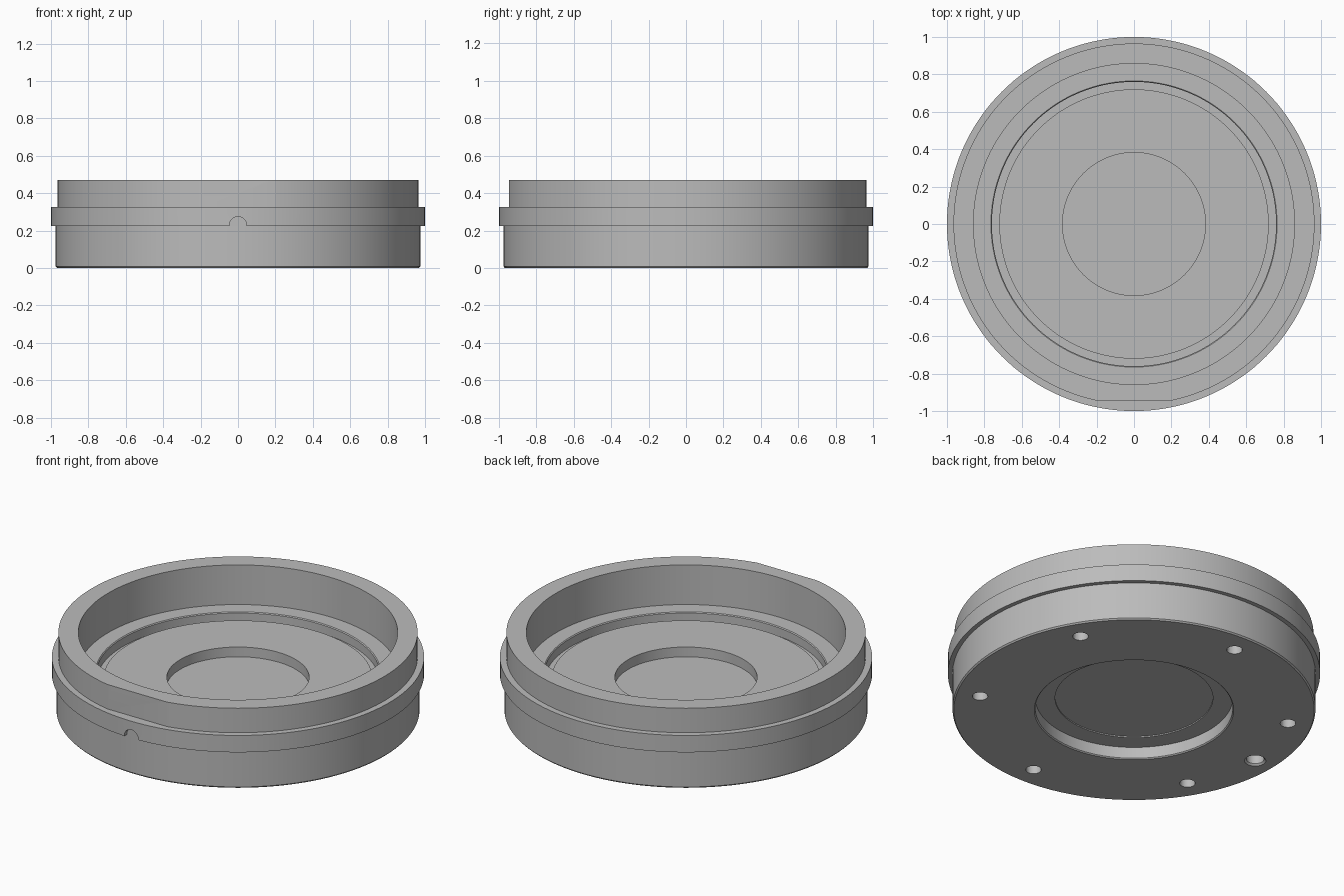
import bpy, bmesh, math
from mathutils import Matrix, Vector

cube = bpy.data.objects.get("Cube")
if cube:
    bpy.data.objects.remove(cube, do_unlink=True)

grey = bpy.data.materials.new("plain_grey")
grey.use_nodes = True
color = (0.5, 0.5, 0.5, 1)
grey.diffuse_color = color
grey.node_tree.nodes["Principled BSDF"].inputs["Base Color"].default_value = color


def add_object(name, bm):
    """Turn a bmesh into a linked object."""
    bmesh.ops.recalc_face_normals(bm, faces=bm.faces)
    mesh = bpy.data.meshes.new(name)
    bm.to_mesh(mesh)
    bm.free()
    mesh.materials.append(grey)
    obj = bpy.data.objects.new(name, mesh)
    bpy.context.collection.objects.link(obj)
    return obj


def lathe(name, profile, steps):
    """Revolve (radius, height) points about z; both ends lie on the axis."""
    bm = bmesh.new()
    verts = [bm.verts.new((r, 0, z)) for r, z in profile]
    edges = [bm.edges.new(pair) for pair in zip(verts, verts[1:])]
    bmesh.ops.spin(bm, geom=verts + edges, cent=(0, 0, 0), axis=(0, 0, 1),
                   angle=math.tau, steps=steps, use_duplicate=False)
    bmesh.ops.remove_doubles(bm, verts=bm.verts, dist=1e-5)
    return add_object(name, bm)


def cut(target, cutter):
    """Subtract the cutter, then discard it."""
    mod = target.modifiers.new("cut", "BOOLEAN")
    mod.operation = "DIFFERENCE"
    mod.solver = "EXACT"
    mod.object = cutter
    cutter.hide_render = True
    bpy.context.view_layer.objects.active = target
    bpy.ops.object.modifier_apply(modifier=mod.name)
    bpy.data.objects.remove(cutter, do_unlink=True)


# Housing profile: underside recess, outer wall with flange, stepped bore
FLANGE_LOW, FLANGE_TOP = 0.225, 0.325
housing = lathe("round_housing", [
    (0, 0.08), (0.424, 0.08), (0.424, 0.073), (0.53, 0.073), (0.53, 0.006),
    (0.536, 0), (0.968, 0), (0.975, 0.008),
    (0.975, FLANGE_LOW), (1, FLANGE_LOW), (1, FLANGE_TOP), (0.965, FLANGE_TOP),
    (0.965, 0.47), (0.858, 0.47), (0.858, 0.235),
    (0.765, 0.235), (0.76, 0.23), (0.76, 0.18), (0.72, 0.18), (0.72, 0.205),
    (0.382, 0.205), (0.382, 0.147), (0, 0.147)], 144)

# Flat on the front of the upper rim
bm = bmesh.new()
bmesh.ops.create_cube(bm, size=1, matrix=Matrix.Translation(
    (0, -0.945 - 0.5, FLANGE_TOP + 0.5)))
cut(housing, add_object("rim_flat_cutter", bm))

# Arched notch through the front of the flange
bm = bmesh.new()
bmesh.ops.create_cone(
    bm, cap_ends=True, segments=32, radius1=0.046, radius2=0.046, depth=0.2,
    matrix=Matrix.Translation((0, -1.076, 0.228)) @ Matrix.Rotation(math.pi / 2, 4, "X"))
cut(housing, add_object("notch_cutter", bm))

# Six screw holes in the underside, and one larger countersunk hole
screw = [(0, -0.05), (0.042, -0.05), (0.042, 0.12), (0, 0.12)]
locator = [(0, -0.05), (0.058, -0.05), (0.058, 0), (0.048, 0.01),
           (0.048, 0.12), (0, 0.12)]
holes = [(30 + 60 * i, 0.84, screw) for i in range(6)] + [(180, 0.85, locator)]
for angle, radius, profile in holes:
    hole = lathe("hole_cutter", profile, 24)
    a = math.radians(angle)
    hole.data.transform(Matrix.Translation(
        Vector((math.cos(a), math.sin(a), 0)) * radius))
    cut(housing, hole)

# Smooth round walls, crisp edges
bpy.ops.object.select_all(action="DESELECT")
housing.select_set(True)
bpy.context.view_layer.objects.active = housing
bpy.ops.object.shade_smooth_by_angle(angle=math.radians(25))
